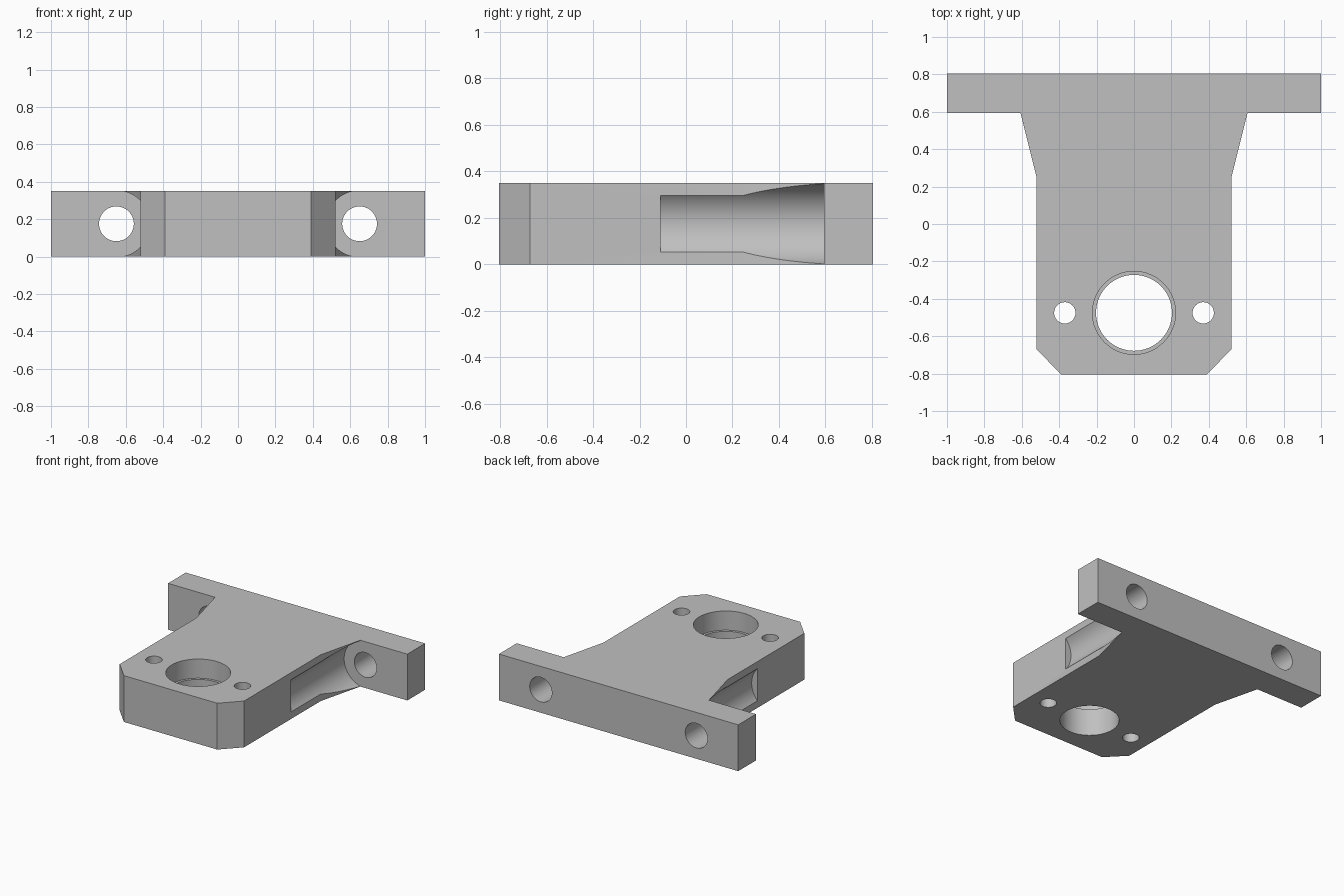
import bpy, bmesh, math
from mathutils import Matrix, Vector

if "Cube" in bpy.data.objects:
    bpy.data.objects.remove(bpy.data.objects["Cube"], do_unlink=True)

HEIGHT = 0.35
MID = HEIGHT / 2

grey = bpy.data.materials.new("light grey")
grey.use_nodes = True
grey.diffuse_color = (0.53, 0.53, 0.53, 1)
grey.node_tree.nodes["Principled BSDF"].inputs["Base Color"].default_value = grey.diffuse_color


def add_object(name, bm):
    mesh = bpy.data.meshes.new(name)
    bmesh.ops.recalc_face_normals(bm, faces=bm.faces)
    bm.to_mesh(mesh)
    bm.free()
    mesh.materials.append(grey)
    obj = bpy.data.objects.new(name, mesh)
    bpy.context.collection.objects.link(obj)
    return obj


def cut_cylinder(body, name, start, end, radius, sides=64):
    """Drill a round hole from start to end."""
    start, end = Vector(start), Vector(end)
    axis = end - start
    place = Matrix.Translation((start + end) / 2) @ axis.to_track_quat("Z", "Y").to_matrix().to_4x4()
    bm = bmesh.new()
    bmesh.ops.create_cone(bm, cap_ends=True, segments=sides, radius1=radius,
                          radius2=radius, depth=axis.length, matrix=place)
    cutter = add_object(name, bm)
    cutter.hide_render = True
    mod = body.modifiers.new(name, "BOOLEAN")
    mod.operation = "DIFFERENCE"
    mod.solver = "EXACT"
    mod.object = cutter
    bpy.context.view_layer.objects.active = body
    bpy.ops.object.modifier_apply(modifier=name)
    bpy.data.objects.remove(cutter, do_unlink=True)


# T-shaped plate, extruded from a mirrored half outline
half = [(0.39, -0.805), (0.52, -0.67), (0.52, 0.245),
        (0.607, 0.593), (1, 0.593), (1, 0.805)]
outline = half + [(-x, y) for x, y in reversed(half)]
bm = bmesh.new()
base = bm.faces.new([bm.verts.new((x, y, 0)) for x, y in outline])
top = bmesh.ops.extrude_face_region(bm, geom=[base])["geom"]
bmesh.ops.translate(bm, vec=(0, 0, HEIGHT), verts=[v for v in top if isinstance(v, bmesh.types.BMVert)])
bracket = add_object("mounting_bracket", bm)

# Stepped main bore
cut_cylinder(bracket, "main_bore", (0, -0.475, -0.1), (0, -0.475, 0.45), 0.203)
cut_cylinder(bracket, "counterbore", (0, -0.475, 0.205), (0, -0.475, 0.45), 0.222)

for side in (-1, 1):
    # Small vertical hole beside the bore
    cut_cylinder(bracket, "pin_hole", (side * 0.37, -0.475, -0.1), (side * 0.37, -0.475, 0.45), 0.057, 48)
    # Rounded tool clearance along the side
    cut_cylinder(bracket, "side_clearance", (side * 0.65, -0.11, MID), (side * 0.65, 0.593, MID), 0.178, 96)
    # Bolt hole through the rear bar
    cut_cylinder(bracket, "bolt_hole", (side * 0.65, 0.4, MID), (side * 0.65, 0.95, MID), 0.093, 48)

bpy.ops.object.select_all(action="DESELECT")
bracket.select_set(True)
bpy.context.view_layer.objects.active = bracket
bpy.ops.object.shade_smooth_by_angle(angle=math.radians(25))
